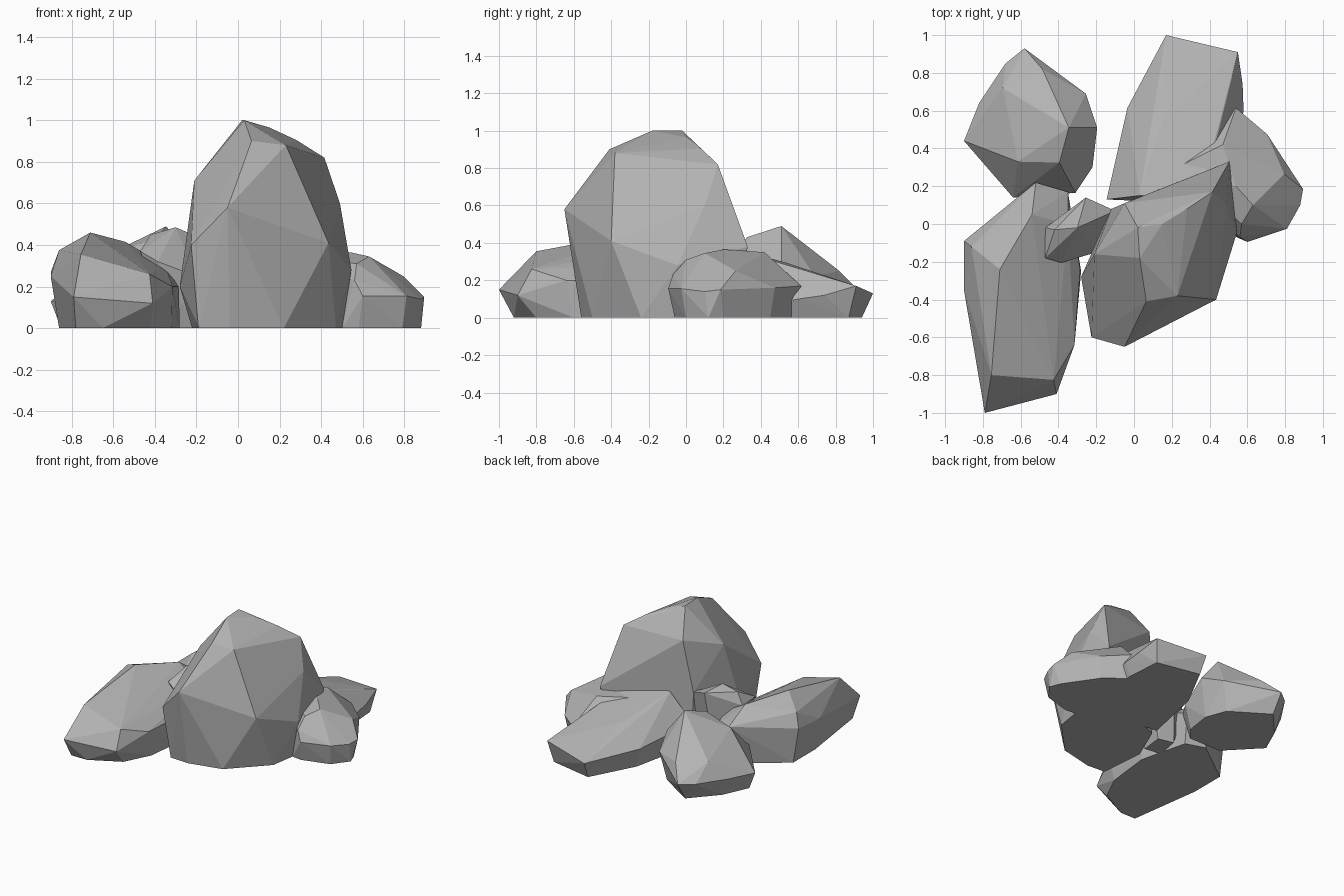
import bpy, bmesh

# One grey stone colour
stone = bpy.data.materials.new("grey_stone")
stone.diffuse_color = (0.45, 0.45, 0.45, 1)


def rock(name, corners, base):
    """Faceted rock: hull around upper corners and a flat footprint on the ground."""
    bm = bmesh.new()
    for co in corners + [(x, y, 0) for x, y in base]:
        bm.verts.new(co)
    hull = bmesh.ops.convex_hull(bm, input=bm.verts)
    loose = {g for g in hull["geom_interior"] + hull["geom_unused"]
             if isinstance(g, bmesh.types.BMVert)}
    bmesh.ops.delete(bm, geom=list(loose), context='VERTS')
    # merge nearly coplanar triangles into larger facets
    bmesh.ops.dissolve_limit(bm, angle_limit=0.03, verts=bm.verts, edges=bm.edges)
    bmesh.ops.recalc_face_normals(bm, faces=bm.faces)
    mesh = bpy.data.meshes.new(name)
    bm.to_mesh(mesh)
    bm.free()
    mesh.materials.append(stone)
    obj = bpy.data.objects.new(name, mesh)
    bpy.context.collection.objects.link(obj)
    return obj


# Tall central boulder
rock("main_boulder", [
    (0.02, -0.02, 1.0), (0.03, -0.18, 1.0), (0.15, 0.0, 0.965), (0.28, 0.08, 0.905),
    (0.065, -0.41, 0.9), (0.23, -0.38, 0.88), (0.415, 0.17, 0.82),
    (-0.05, 0.11, 0.8), (-0.21, -0.16, 0.71), (-0.05, -0.65, 0.58),
    (0.49, 0.1, 0.6), (0.505, 0.33, 0.38), (0.435, -0.4, 0.41),
    (0.545, -0.045, 0.28), (-0.225, -0.6, 0.4), (-0.28, -0.28, 0.2), (-0.12, 0.08, 0.4)],
    [(-0.19, -0.55), (-0.04, -0.56), (0.22, -0.5), (0.47, -0.24), (0.5, -0.05),
     (0.45, 0.22), (0.3, 0.25), (-0.1, 0.08), (-0.22, -0.2)])

# Long rock at the front left
rock("left_rock", [
    (-0.79, -1.0, 0.15), (-0.41, -0.9, 0.12), (-0.755, -0.8, 0.355),
    (-0.425, -0.825, 0.26), (-0.71, -0.24, 0.46), (-0.9, -0.35, 0.25),
    (-0.9, -0.09, 0.27), (-0.86, -0.12, 0.375), (-0.54, 0.05, 0.415),
    (-0.52, 0.22, 0.3), (-0.35, 0.0, 0.3), (-0.35, 0.17, 0.22),
    (-0.285, -0.24, 0.2), (-0.315, -0.64, 0.2)],
    [(-0.78, -0.92), (-0.65, -0.92), (-0.42, -0.8), (-0.32, -0.6), (-0.28, -0.25),
     (-0.37, 0.12), (-0.52, 0.17), (-0.86, -0.08), (-0.86, -0.35)])

# Sloping rock at the back left
rock("back_left_rock", [
    (-0.345, 0.51, 0.49), (-0.395, 0.325, 0.43), (-0.615, 0.33, 0.36),
    (-0.695, 0.72, 0.27), (-0.485, 0.82, 0.25), (-0.58, 0.93, 0.14),
    (-0.255, 0.69, 0.22), (-0.195, 0.51, 0.3), (-0.22, 0.3, 0.18),
    (-0.31, 0.165, 0.2), (-0.64, 0.14, 0.16), (-0.775, 0.3, 0.15),
    (-0.9, 0.44, 0.13), (-0.82, 0.64, 0.14), (-0.68, 0.85, 0.14)],
    [(-0.58, 0.84), (-0.3, 0.66), (-0.24, 0.5), (-0.27, 0.3), (-0.35, 0.2),
     (-0.62, 0.2), (-0.85, 0.44), (-0.76, 0.64)])

# Low rock behind the boulder
rock("back_rock", [
    (0.17, 1.0, 0.13), (0.55, 0.91, 0.17), (0.575, 0.74, 0.12), (0.58, 0.6, 0.1),
    (-0.035, 0.615, 0.15), (-0.145, 0.13, 0.2), (0.03, 0.15, 0.4),
    (0.35, 0.15, 0.4), (0.15, 0.55, 0.29), (0.45, 0.5, 0.29)],
    [(0.18, 0.94), (0.52, 0.87), (0.54, 0.6), (0.5, 0.1), (-0.1, 0.13), (0.0, 0.6)])

# Rock on the right
rock("right_rock", [
    (0.54, 0.615, 0.17), (0.705, 0.475, 0.16), (0.795, 0.265, 0.25),
    (0.895, 0.185, 0.15), (0.88, 0.1, 0.14), (0.81, -0.025, 0.155),
    (0.6, -0.095, 0.155), (0.56, -0.07, 0.23), (0.63, 0.1, 0.345),
    (0.54, 0.2, 0.365), (0.57, 0.0, 0.31), (0.47, 0.42, 0.35), (0.23, 0.3, 0.355)],
    [(0.88, 0.12), (0.85, 0.2), (0.68, 0.45), (0.53, 0.57), (0.3, 0.3),
     (0.5, -0.05), (0.58, -0.06), (0.79, 0.0)])

# Small rock wedged beside the boulder
rock("small_rock", [
    (-0.42, -0.03, 0.45), (-0.3, -0.02, 0.485), (-0.255, 0.14, 0.46),
    (-0.1, 0.07, 0.4), (-0.47, -0.18, 0.37), (-0.385, -0.205, 0.32),
    (-0.47, -0.02, 0.36), (-0.2, -0.15, 0.25)],
    [(-0.33, -0.1), (-0.2, -0.12), (-0.18, 0.05), (-0.3, 0.08)])
